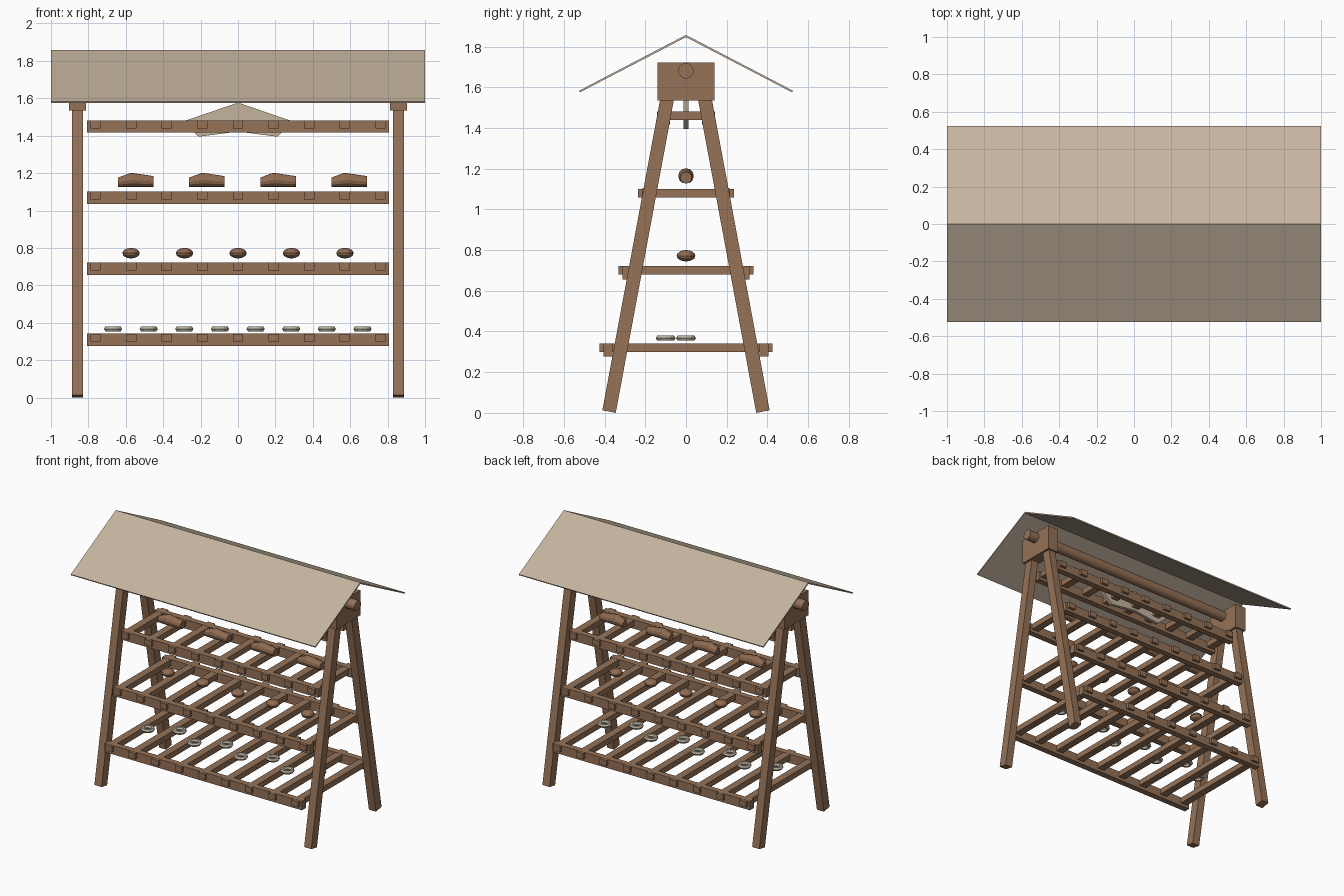
import bpy, bmesh, math
from mathutils import Vector, Matrix

if "Cube" in bpy.data.objects:
    bpy.data.objects.remove(bpy.data.objects["Cube"])


def material(name, rgb):
    m = bpy.data.materials.new(name)
    m.diffuse_color = (*rgb, 1)
    m.use_nodes = True
    m.node_tree.nodes["Principled BSDF"].inputs["Base Color"].default_value = m.diffuse_color
    return m


WOOD = material("brown wood", (0.30, 0.168, 0.095))
HIDE = material("tan hide", (0.56, 0.455, 0.345))
RING = material("pale ring", (0.50, 0.45, 0.36))
FOOD = material("dark brown food", (0.28, 0.148, 0.082))


def finish(name, bm, mat, smooth=False):
    bmesh.ops.recalc_face_normals(bm, faces=bm.faces)
    mesh = bpy.data.meshes.new(name)
    bm.to_mesh(mesh)
    bm.free()
    mesh.materials.append(mat)
    ob = bpy.data.objects.new(name, mesh)
    bpy.context.collection.objects.link(ob)
    if smooth:
        bpy.context.view_layer.objects.active = ob
        ob.select_set(True)
        bpy.ops.object.shade_smooth_by_angle(angle=math.radians(40))
        ob.select_set(False)
    return ob


def add_box(bm, center, size, rot=Matrix.Identity(4)):
    bmesh.ops.create_cube(bm, size=1, matrix=Matrix.Translation(center) @ rot
                          @ Matrix.Diagonal((*size, 1)))


def box(name, center, size, mat, rot=Matrix.Identity(4)):
    bm = bmesh.new()
    add_box(bm, center, size, rot)
    return finish(name, bm, mat)


def extruded(name, outline, axis, half, mat):
    """Closed 2D outline extruded symmetrically along x or y."""
    bm = bmesh.new()
    loops = []
    for s in (-half, half):
        loops.append([bm.verts.new((s, a, b) if axis == 'x' else (a, s, b)) for a, b in outline])
    n = len(outline)
    for i in range(n):
        j = (i + 1) % n
        bm.faces.new((loops[0][i], loops[0][j], loops[1][j], loops[1][i]))
    bm.faces.new(loops[0])
    bm.faces.new(loops[1])
    return finish(name, bm, mat)


# Splayed legs and the head blocks joining each pair
for sx in (-1, 1):
    for sy in (-1, 1):
        foot, top = Vector((sx * 0.858, sy * 0.378, 0.0065)), Vector((sx * 0.858, sy * 0.082, 1.6))
        d = top - foot
        rot = Matrix.Rotation(math.atan2(-d.y, d.z), 4, 'X')
        box("leg", (foot + top) / 2, (0.058, 0.067, d.length), WOOD, rot)
    box("head_block", (sx * 0.858, 0, 1.628), (0.09, 0.28, 0.185), WOOD)

# Ridge pole through both blocks
bm = bmesh.new()
bmesh.ops.create_cone(bm, cap_ends=True, segments=16, radius1=0.038, radius2=0.038, depth=1.96,
                      matrix=Matrix.Translation((0, 0, 1.68)) @ Matrix.Rotation(math.pi / 2, 4, 'Y'))
finish("ridge_pole", bm, WOOD, True)

# Thin pitched roof
extruded("roof", [(-0.525, 1.583), (0, 1.857), (0.525, 1.583),
                  (0.521, 1.575), (0, 1.846), (-0.521, 1.575)], 'x', 1.0, HIDE)

# Four drying racks: two long rails with nine crossbars through them
for level in range(4):
    top = 0.342 + 0.38 * level
    reach = 0.425 - 0.0943 * level
    for sy in (-1, 1):
        box("rack_rail", (0, sy * (reach - 0.042), top - 0.033), (1.614, 0.045, 0.066), WOOD)
    bm = bmesh.new()
    for i in range(9):
        add_box(bm, (-0.762 + 0.1905 * i, 0, top - 0.022), (0.055, 2 * reach, 0.042))
    finish("rack_crossbars", bm, WOOD)

# Small rings on the lowest rack, in a staggered row
for k in range(8):
    bm = bmesh.new()
    segs, sides = 12, 6
    grid = []
    for i in range(segs):
        a = 2 * math.pi * i / segs
        row = []
        for j in range(sides):
            b = 2 * math.pi * j / sides
            r = 0.034 + 0.0145 * math.cos(b)
            row.append(bm.verts.new((r * math.cos(a) - 0.668 + 0.1905 * k,
                                     r * math.sin(a) - (0.1 if k % 2 == 0 else 0),
                                     0.367 + 0.0145 * math.sin(b))))
        grid.append(row)
    for i in range(segs):
        for j in range(sides):
            i2, j2 = (i + 1) % segs, (j + 1) % sides
            bm.faces.new((grid[i][j], grid[i2][j], grid[i2][j2], grid[i][j2]))
    finish("ring", bm, RING)

# Flattened round pieces on the second rack
for k in range(5):
    bm = bmesh.new()
    bmesh.ops.create_uvsphere(bm, u_segments=12, v_segments=8, radius=1,
                              matrix=Matrix.Translation((-0.572 + 0.286 * k, 0, 0.772))
                              @ Matrix.Diagonal((0.046, 0.046, 0.028, 1)))
    finish("round_piece", bm, FOOD)

# Tapered cuts of meat on the third rack: octagonal sections, flat underneath
for k in range(4):
    bm = bmesh.new()
    loops = []
    for dx, r in ((-0.095, 0.025), (-0.026, 0.038), (0.095, 0.029)):
        loops.append([bm.verts.new((-0.546 + 0.38 * k + dx, r * math.cos(math.pi * i / 6),
                                    1.126 + r + r * math.sin(math.pi * i / 6))) for i in range(12)])
    for a, b in zip(loops, loops[1:]):
        for i in range(12):
            j = (i + 1) % 12
            bm.faces.new((a[i], a[j], b[j], b[i]))
    bm.faces.new(loops[0])
    bm.faces.new(loops[-1])
    finish("meat_cut", bm, FOOD)

# Spread hide hanging through the top rack
half = [(0.30, 1.474), (0.21, 1.395)]
extruded("hanging_hide", [(0, 1.577)] + half + [(0, 1.422)] + [(-x, z) for x, z in reversed(half)],
         'y', 0.012, HIDE)
